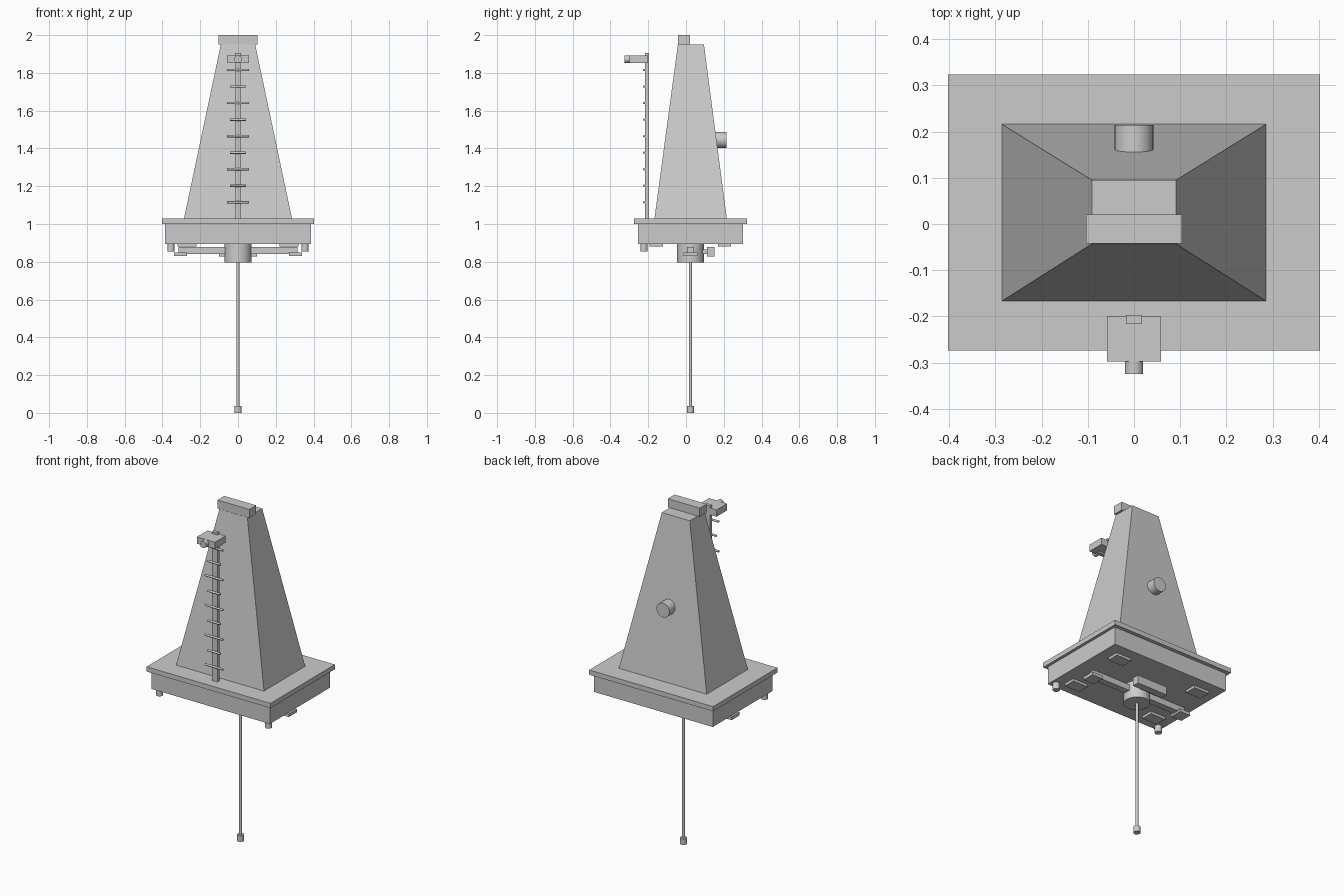
import bpy, bmesh, math
from mathutils import Matrix, Vector

if "Cube" in bpy.data.objects:
    bpy.data.objects.remove(bpy.data.objects["Cube"])

grey = bpy.data.materials.new("light grey")
grey.diffuse_color = (0.6, 0.6, 0.6, 1)
grey.use_nodes = True
grey.node_tree.nodes["Principled BSDF"].inputs["Base Color"].default_value = grey.diffuse_color
CY = 0.024  # depth centre of the case


def finish(name, bm):
    mesh = bpy.data.meshes.new(name)
    bmesh.ops.recalc_face_normals(bm, faces=bm.faces)
    bm.to_mesh(mesh)
    bm.free()
    mesh.materials.append(grey)
    obj = bpy.data.objects.new(name, mesh)
    bpy.context.collection.objects.link(obj)
    return obj


def box(name, x, y, z):
    """Box from (min, max) ranges."""
    bm = bmesh.new()
    bmesh.ops.create_cube(bm, size=1)
    for v in bm.verts:
        v.co = Vector([(r[0] + r[1]) / 2 + c * (r[1] - r[0]) for r, c in zip((x, y, z), v.co)])
    return finish(name, bm)


def cylinder(name, start, end, radius, sides=32):
    start, end = Vector(start), Vector(end)
    axis = end - start
    bm = bmesh.new()
    bmesh.ops.create_cone(bm, cap_ends=True, segments=sides, radius1=radius,
                          radius2=radius, depth=axis.length)
    turn = axis.to_track_quat('Z', 'Y').to_matrix().to_4x4()
    bm.transform(Matrix.Translation((start + end) / 2) @ turn)
    obj = finish(name, bm)
    for p in obj.data.polygons:
        p.use_smooth = len(p.vertices) == 4
    for e in obj.data.edges:  # keep the rims sharp
        a, b = (obj.data.vertices[i].co for i in e.vertices)
        e.use_edge_sharp = abs((a - b).dot(axis.normalized())) < 1e-5
    return obj


# Case: base, lip, tapered tower and cap
box("base", (-0.386, 0.386), (-0.255, 0.302), (0.895, 1.0))
box("base_lip", (-0.403, 0.403), (-0.274, 0.324), (1.0, 1.028))
bm = bmesh.new()
rings = [[bm.verts.new(p) for p in ((-x, y0, z), (x, y0, z), (x, y1, z), (-x, y1, z))]
         for x, y0, y1, z in ((0.286, -0.167, 0.216, 1.028), (0.091, -0.043, 0.095, 1.95))]
for ring in rings:
    bm.faces.new(ring)
for i in range(4):
    j = (i + 1) % 4
    bm.faces.new((rings[0][i], rings[0][j], rings[1][j], rings[1][i]))
finish("tower", bm)
box("cap", (-0.104, 0.104), (-0.042, 0.021), (1.95, 2.0))

# Winding knob on the back
cylinder("back_knob", (0, 0.12, 1.445), (0, 0.214, 1.445), 0.042)

# Scale post with alternating rungs and a head with a button
box("scale_post", (-0.017, 0.017), (-0.217, -0.197), (1.028, 1.905))
for i in range(9):
    half, z = (0.058, 0.042)[i % 2], 1.115 + 0.0875 * i
    cylinder("rung", (-half, -0.222, z), (half, -0.222, z), 0.006, 12)
box("post_head", (-0.059, 0.059), (-0.298, -0.2), (1.853, 1.893))
cylinder("head_button", (0, -0.325, 1.873), (0, -0.297, 1.873), 0.02)

# Underside: hub, arms, front feet and pads
cylinder("hub", (0, CY, 0.795), (0, CY, 0.896), 0.071)
for s in (-1, 1):
    def span(a, b):
        return tuple(sorted((s * a, s * b)))
    box("arm", span(0.05, 0.315), (CY - 0.019, CY + 0.019), (0.842, 0.878))
    box("arm_tip", span(0.27, 0.34), (CY - 0.037, CY + 0.037), (0.831, 0.849))
    cylinder("front_foot", (s * 0.355, -0.222, 0.855), (s * 0.355, -0.222, 0.896), 0.019)
    for y in (-0.157, 0.204):
        box("pad", span(0.22, 0.32), (y - 0.035, y + 0.035), (0.88, 0.896))
box("block_link", (-0.03, 0.03), (0.08, 0.115), (0.842, 0.866))
box("rear_block", (-0.1, 0.1), (0.11, 0.152), (0.829, 0.877))

# Hanging rod and weight
cylinder("rod", (0, CY, 0.03), (0, CY, 0.8), 0.008, 16)
cylinder("weight", (0, CY, 0), (0, CY, 0.036), 0.019, 24)
